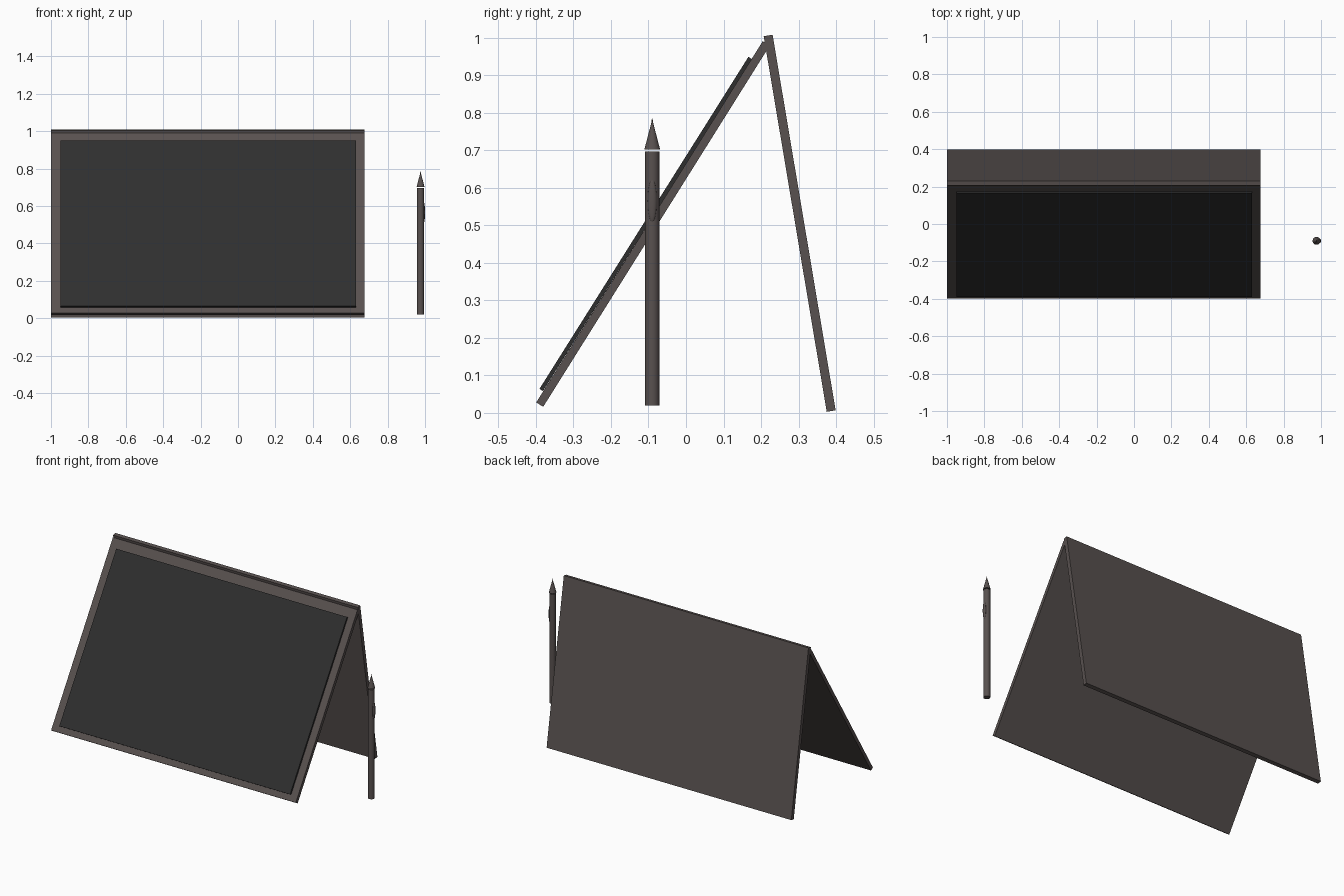
import bpy
import bmesh
import math
from mathutils import Vector, Matrix

cube = bpy.data.objects.get("Cube")
if cube:
    bpy.data.objects.remove(cube)


def material(name, color):
    mat = bpy.data.materials.new(name)
    mat.use_nodes = True
    rgba = (*color, 1)
    mat.diffuse_color = rgba
    mat.node_tree.nodes["Principled BSDF"].inputs["Base Color"].default_value = rgba
    return mat


casing = material("warm dark grey", (0.098, 0.082, 0.079))
glass = material("charcoal", (0.028, 0.028, 0.028))


def finish(name, bm, mat, smooth=False):
    bmesh.ops.recalc_face_normals(bm, faces=bm.faces)
    mesh = bpy.data.meshes.new(name)
    bm.to_mesh(mesh)
    bm.free()
    mesh.materials.append(mat)
    obj = bpy.data.objects.new(name, mesh)
    bpy.context.collection.objects.link(obj)
    if smooth:
        bpy.ops.object.select_all(action="DESELECT")
        obj.select_set(True)
        bpy.context.view_layer.objects.active = obj
        bpy.ops.object.shade_smooth_by_angle(angle=math.radians(35))
    return obj


def slab(name, low, high, thickness, x_min, x_max, mat):
    """Leaning board whose middle line runs from low to high (y, z)."""
    a, b = Vector((0, *low)), Vector((0, *high))
    up = (b - a).normalized()
    side = Vector((1, 0, 0))
    frame = Matrix((side, up, side.cross(up))).transposed().to_4x4()
    frame.translation = (a + b) / 2 + side * (x_min + x_max) / 2
    bm = bmesh.new()
    size = Matrix.Diagonal((x_max - x_min, (b - a).length, thickness, 1))
    bmesh.ops.create_cube(bm, size=1, matrix=frame @ size)
    return finish(name, bm, mat)


# Two boards meeting at the top, with the screen on the front one
slab("front_panel", (-0.39, 0.022), (0.214, 0.985), 0.022, -1, 0.675, casing)
slab("back_panel", (0.387, 0.005), (0.219, 1.006), 0.024, -1, 0.675, casing)
slab("screen", (-0.386, 0.061), (0.171, 0.946), 0.011, -0.95, 0.63, glass)

# Upright stylus: barrel, separate pointed tip and thin nib
PEN_X, PEN_Y = 0.976, -0.09


def pen_part(name, r_low, r_high, z_low, z_high):
    bm = bmesh.new()
    place = Matrix.Translation((PEN_X, PEN_Y, (z_low + z_high) / 2))
    bmesh.ops.create_cone(bm, cap_ends=True, segments=32, radius1=r_low,
                          radius2=r_high, depth=z_high - z_low, matrix=place)
    finish(name, bm, casing, smooth=True)


pen_part("stylus_barrel", 0.019, 0.019, 0.02, 0.697)
pen_part("stylus_tip", 0.021, 0.002, 0.702, 0.775)
pen_part("stylus_nib", 0.002, 0.001, 0.775, 0.785)

# Oval button on the side of the barrel
bm = bmesh.new()
shape = Matrix.Translation((0.993, PEN_Y, 0.565)) @ Matrix.Diagonal((0.007, 0.012, 0.057, 1))
bmesh.ops.create_uvsphere(bm, u_segments=24, v_segments=12, radius=1, matrix=shape)
finish("stylus_button", bm, casing, smooth=True)
